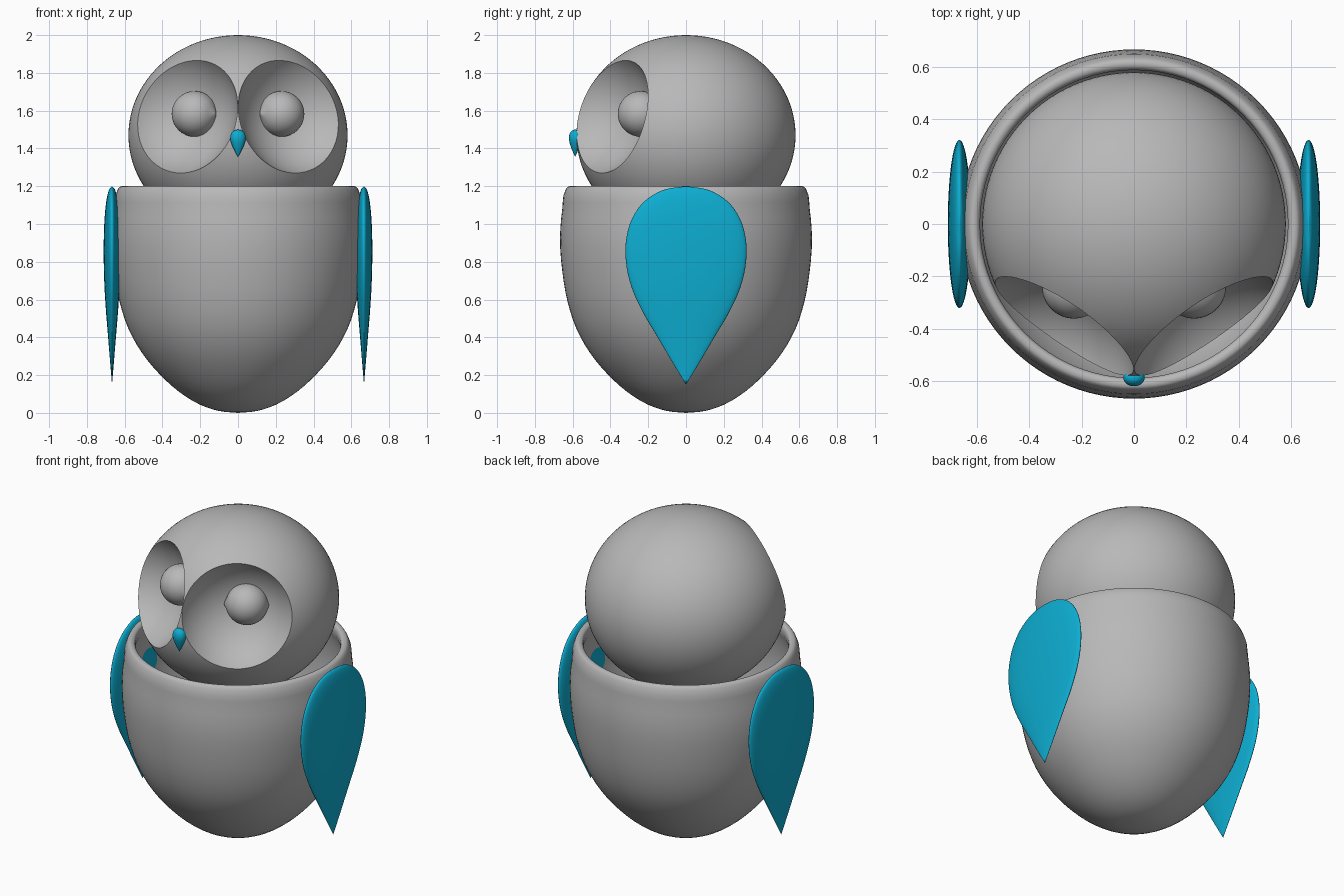
import bpy, bmesh, math
from mathutils import Vector, Matrix

if "Cube" in bpy.data.objects:
    bpy.data.objects.remove(bpy.data.objects["Cube"])


def material(name, rgb):
    m = bpy.data.materials.new(name)
    m.diffuse_color = (*rgb, 1)
    m.use_nodes = True
    m.node_tree.nodes["Principled BSDF"].inputs["Base Color"].default_value = m.diffuse_color
    return m


GREY = material("soft_grey", (0.48, 0.48, 0.48))
TEAL = material("teal_blue", (0.004, 0.42, 0.64))


def finish(name, bm, mat):
    bmesh.ops.recalc_face_normals(bm, faces=bm.faces)
    me = bpy.data.meshes.new(name)
    bm.to_mesh(me)
    bm.free()
    ob = bpy.data.objects.new(name, me)
    bpy.context.collection.objects.link(ob)
    me.materials.append(mat)
    return ob


def smooth(ob, angle=40):
    bpy.ops.object.select_all(action='DESELECT')
    ob.select_set(True)
    bpy.context.view_layer.objects.active = ob
    bpy.ops.object.shade_smooth_by_angle(angle=math.radians(angle))


def curve_points(pts, sub):
    """Hermite curve through the profile points, spaced by chord length."""
    p = [Vector(q) for q in pts]
    t = [0.0]
    for a, b in zip(p, p[1:]):
        t.append(t[-1] + (b - a).length)
    n = len(p)
    tan = []
    for i in range(n):
        if i in (0, n - 1):
            a, b = max(i - 1, 0), min(i + 1, n - 1)
            tan.append((p[b] - p[a]) / (t[b] - t[a]))
        else:
            h0, h1 = t[i] - t[i - 1], t[i + 1] - t[i]
            d0, d1 = (p[i] - p[i - 1]) / h0, (p[i + 1] - p[i]) / h1
            tan.append((d0 * h1 + d1 * h0) / (h0 + h1))
    out = []
    for i in range(n - 1):
        h = t[i + 1] - t[i]
        for k in range(sub):
            s = k / sub
            out.append(p[i] * (2*s**3 - 3*s**2 + 1) + tan[i] * h * (s**3 - 2*s**2 + s)
                       + p[i + 1] * (3*s**2 - 2*s**3) + tan[i + 1] * h * (s**3 - s**2))
    return out + [p[-1]]


def lathe(name, pts, mat, seg=64, sub=5, scale=(1, 1, 1), loc=(0, 0, 0)):
    """Revolve a (radius, height) profile about z, then scale and place it."""
    bm = bmesh.new()
    vs = [bm.verts.new((max(q.x, 0), 0, q.y)) for q in curve_points(pts, sub)]
    es = [bm.edges.new(e) for e in zip(vs, vs[1:])]
    bmesh.ops.spin(bm, geom=vs + es, cent=(0, 0, 0), axis=(0, 0, 1),
                   angle=2 * math.pi, steps=seg)
    bmesh.ops.remove_doubles(bm, verts=bm.verts, dist=1e-4)
    bmesh.ops.transform(bm, verts=bm.verts,
                        matrix=Matrix.Translation(loc) @ Matrix.Diagonal((*scale, 1)))
    ob = finish(name, bm, mat)
    smooth(ob)
    return ob


def ball(name, radius, mat, matrix, u=64, v=32, shape=None):
    bm = bmesh.new()
    bmesh.ops.create_uvsphere(bm, u_segments=u, v_segments=v, radius=radius)
    if shape:
        for vert in bm.verts:
            vert.co *= shape(vert.co)
    bmesh.ops.transform(bm, verts=bm.verts, matrix=matrix)
    return finish(name, bm, mat)


# Hollow egg-shaped body with a rounded rim
lathe("body", [(0, 0), (0.10, 0.01), (0.20, 0.043), (0.31, 0.11), (0.42, 0.21),
               (0.51, 0.32), (0.58, 0.445), (0.625, 0.58), (0.655, 0.75),
               (0.667, 0.93), (0.655, 1.08), (0.638, 1.18), (0.625, 1.197),
               (0.61, 1.2), (0.595, 1.193), (0.588, 1.175), (0.61, 1.08),
               (0.63, 0.93), (0.618, 0.75), (0.59, 0.59), (0.545, 0.46),
               (0.475, 0.335), (0.39, 0.23), (0.28, 0.135), (0.14, 0.065), (0, 0.05)],
      GREY, seg=96, sub=3)

# Head, a slightly flattened ball
head = ball("head", 0.58, GREY,
            Matrix.Translation((0, 0, 1.47)) @ Matrix.Diagonal((1, 1, 0.53 / 0.58, 1)), 96, 48)

# Bowl-shaped eye sockets cut into the head, with an eyeball in each
RIM, DEPTH = 0.315, 0.17
R = (RIM**2 + DEPTH**2) / (2 * DEPTH)
TIP = 1.09


def pointed(co):
    """Turn both poles of the eyeball into small tangent cones."""
    theta = math.acos(min(1, abs(co.z) / co.length))
    limit = math.acos(1 / TIP)
    return 1 / math.cos(limit - theta) if theta < limit else 1


cutters = []
for side, label in ((1, "right"), (-1, "left")):
    n = Vector((0.55 * side, -0.80, 0.25)).normalized()
    centre = Vector((0.265 * side, -0.39, 1.57)) + n * (R - DEPTH)
    c = ball("socket_cutter_" + label, R, GREY, Matrix.Translation(centre), 96, 48)
    c.hide_render = True
    cutters.append(c)
    mod = head.modifiers.new("socket", 'BOOLEAN')
    mod.operation, mod.solver, mod.object = 'DIFFERENCE', 'EXACT', c
    turn = Vector((0.22 * side, 0.14, 0)).to_track_quat('Z', 'Y').to_matrix().to_4x4()
    eye = ball("eyeball_" + label, 0.121, GREY,
               Matrix.Translation((0.23 * side, -0.24, 1.583)) @ turn, 40, 40, pointed)
    smooth(eye)

bpy.context.view_layer.update()
cut = bpy.data.meshes.new_from_object(head.evaluated_get(bpy.context.evaluated_depsgraph_get()))
head.modifiers.clear()
head.data = cut
for c in cutters:
    bpy.data.objects.remove(c)
smooth(head, 30)

# Flattened teardrop wings
WING = [(0, 0.15), (0.07, 0.265), (0.15, 0.40), (0.235, 0.545), (0.29, 0.67),
        (0.318, 0.80), (0.318, 0.91), (0.285, 1.03), (0.22, 1.12), (0.12, 1.18), (0, 1.2)]
for side, label in ((1, "right"), (-1, "left")):
    lathe("wing_" + label, WING, TEAL, seg=64, sub=4,
          scale=(0.138, 1, 1), loc=(0.667 * side, 0, 0))

# Small teardrop beak
lathe("beak", [(0, 1.355), (0.017, 1.385), (0.033, 1.42), (0.041, 1.452),
               (0.034, 1.482), (0.018, 1.496), (0, 1.5)],
      TEAL, seg=32, sub=3, scale=(1, 0.8, 1), loc=(0, -0.587, 0))
